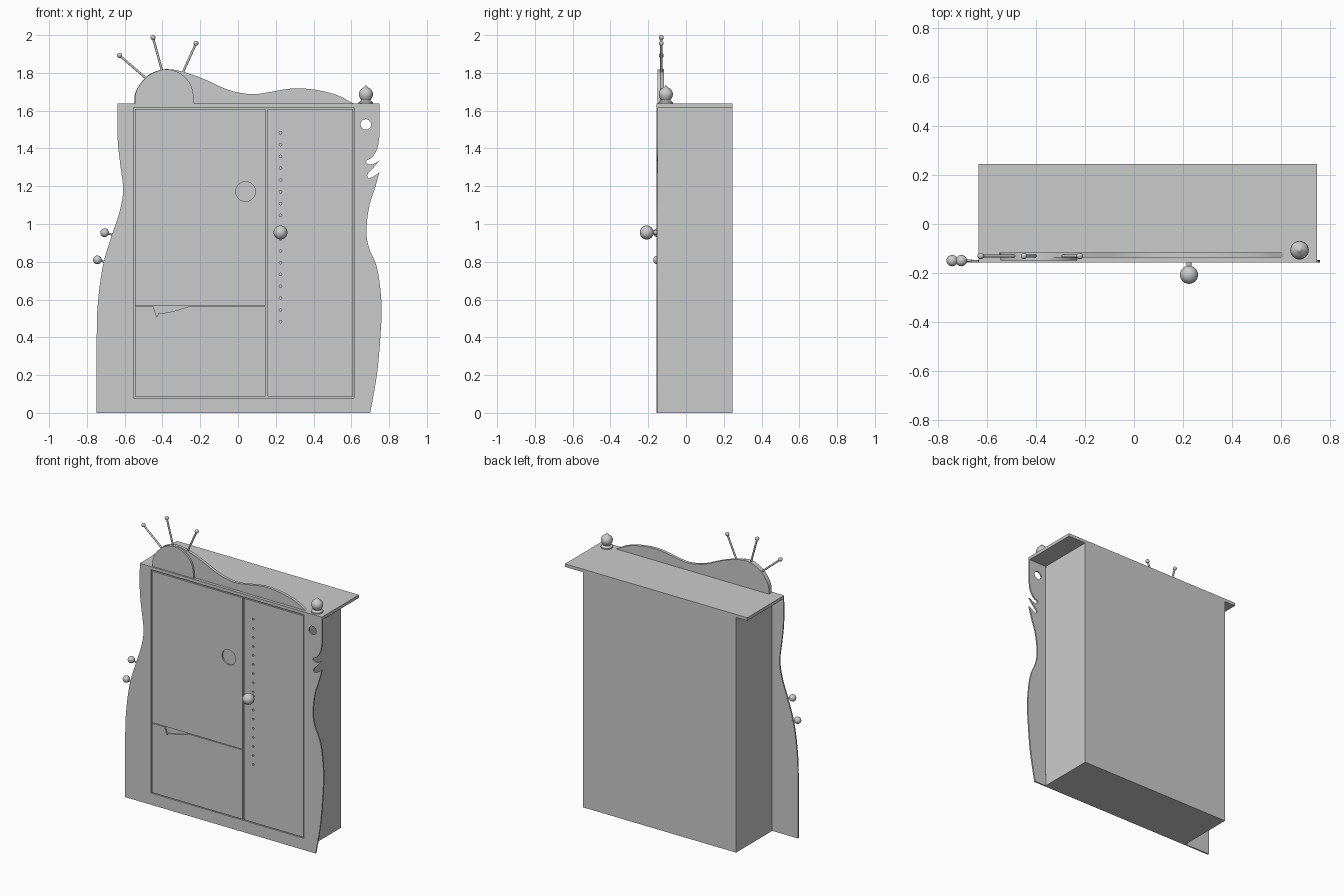
import bpy, bmesh, math
from mathutils import Vector

if "Cube" in bpy.data.objects:
    bpy.data.objects.remove(bpy.data.objects["Cube"])

FRONT, BACK = -0.157, 0.245
INNER = -0.147          # back of the front plate


def finish(obj, angle=35):
    obj.data.shade_smooth()
    obj.data.set_sharp_from_angle(angle=math.radians(angle))
    return obj


def add_mesh(name, bm):
    me = bpy.data.meshes.new(name)
    bm.to_mesh(me)
    bm.free()
    obj = bpy.data.objects.new(name, me)
    bpy.context.collection.objects.link(obj)
    return obj


def box(name, x0, x1, y0, y1, z0, z1):
    bm = bmesh.new()
    bmesh.ops.create_cube(bm, size=1)
    for v in bm.verts:
        v.co = ((x0 + x1) / 2 + v.co.x * (x1 - x0), (y0 + y1) / 2 + v.co.y * (y1 - y0),
                (z0 + z1) / 2 + v.co.z * (z1 - z0))
    return add_mesh(name, bm)


def smooth(pts, n=6):
    """Catmull-Rom curve through the points (x, z)."""
    p = [Vector(q) for q in pts]
    p = [p[0] * 2 - p[1]] + p + [p[-1] * 2 - p[-2]]
    out = []
    for a, b, c, d in zip(p, p[1:], p[2:], p[3:]):
        for i in range(n):
            t = i / n
            out.append(0.5 * (2 * b + (c - a) * t + (2 * a - 5 * b + 4 * c - d) * t * t
                              + (3 * b - a - 3 * c + d) * t ** 3))
    return [tuple(q) for q in out] + [tuple(pts[-1])]


def circle(x, z, r, n=32):
    return [(x + r * math.cos(2 * math.pi * i / n), z + r * math.sin(2 * math.pi * i / n))
            for i in range(n)]


def rect(x0, x1, z0, z1):
    return [(x0, z0), (x1, z0), (x1, z1), (x0, z1)]


def plate(name, loops, y0, y1):
    """Flat board in the xz plane; the first loop is the outline, the rest are holes."""
    cu = bpy.data.curves.new(name + "_outline", 'CURVE')
    cu.dimensions, cu.fill_mode, cu.extrude = '2D', 'BOTH', (y1 - y0) / 2
    for loop in loops:
        sp = cu.splines.new('POLY')
        sp.points.add(len(loop) - 1)
        for pt, (x, z) in zip(sp.points, loop):
            pt.co = (x, z, 0, 1)
        sp.use_cyclic_u = True
    tmp = bpy.data.objects.new(name + "_tmp", cu)
    bpy.context.collection.objects.link(tmp)
    dg = bpy.context.evaluated_depsgraph_get()
    me = bpy.data.meshes.new_from_object(tmp.evaluated_get(dg))
    bpy.data.objects.remove(tmp)
    bm = bmesh.new()
    bm.from_mesh(me)
    bmesh.ops.remove_doubles(bm, verts=bm.verts, dist=1e-5)
    for v in bm.verts:
        v.co = (v.co.x, (y0 + y1) / 2 - v.co.z, v.co.y)
    bmesh.ops.recalc_face_normals(bm, faces=bm.faces)
    return finish(add_mesh(name, bm))


def ball(name, pos, r):
    bm = bmesh.new()
    bmesh.ops.create_uvsphere(bm, u_segments=24, v_segments=14, radius=r)
    obj = add_mesh(name, bm)
    obj.location = pos
    return finish(obj)


def rod(name, a, b, r):
    a, b = Vector(a), Vector(b)
    bm = bmesh.new()
    bmesh.ops.create_cone(bm, cap_ends=True, segments=16, radius1=r, radius2=r, depth=(b - a).length)
    obj = add_mesh(name, bm)
    obj.location = (a + b) / 2
    obj.rotation_euler = (b - a).to_track_quat('Z', 'Y').to_euler()
    return finish(obj)


# Cabinet body and overhanging top
box("cabinet_body", -0.553, 0.612, INNER, BACK, 0, 1.616)
box("top_board", -0.637, 0.748, INNER, BACK, 1.616, 1.637)

# Wavy front frame with notches, round hole and door opening
left = smooth([(-0.637, 1.637), (-0.637, 1.45), (-0.624, 1.32), (-0.608, 1.18), (-0.628, 1.06),
               (-0.668, 0.94), (-0.715, 0.78), (-0.742, 0.58), (-0.748, 0.4), (-0.748, 0)])
right = smooth([(0.70, 0), (0.735, 0.2), (0.752, 0.38), (0.76, 0.57), (0.738, 0.76), (0.695, 0.87),
                (0.68, 0.96), (0.694, 1.09), (0.725, 1.19), (0.748, 1.272)])
notches = smooth([(0.748, 1.272), (0.715, 1.25), (0.692, 1.242), (0.685, 1.262), (0.71, 1.29),
                  (0.748, 1.335)], 4)[1:]
notches += smooth([(0.748, 1.335), (0.715, 1.317), (0.685, 1.318), (0.68, 1.335), (0.712, 1.355),
                   (0.738, 1.4), (0.748, 1.46)], 4)[1:]
plate("front_frame", [left + right + notches + [(0.748, 1.637)],
                      rect(-0.553, 0.613, 0.08, 1.616), circle(0.677, 1.527, 0.028)], FRONT, INNER)

# Doors and lower drawer front
plate("upper_left_door", [rect(-0.545, 0.145, 0.567, 1.608), circle(0.04, 1.172, 0.052)], FRONT, INNER)
plate("lower_left_front", [[(-0.545, 0.086), (0.145, 0.086), (0.145, 0.562), (-0.265, 0.562),
                            (-0.335, 0.54), (-0.408, 0.525), (-0.418, 0.532), (-0.43, 0.508),
                            (-0.448, 0.562), (-0.545, 0.562)]], FRONT, INNER)
dots = [circle(0.225, 0.483 + 0.0625 * i, 0.007, 12) for i in range(17)]
plate("right_door", [rect(0.155, 0.608, 0.086, 1.608)] + dots, FRONT, INNER)

# Wavy crest with the rounded board in front of it
crest = smooth([(-0.55, 1.637), (-0.54, 1.705), (-0.485, 1.78), (-0.42, 1.813), (-0.36, 1.819),
                (-0.28, 1.803), (-0.18, 1.767), (-0.05, 1.71), (0.07, 1.687), (0.17, 1.699),
                (0.25, 1.713), (0.325, 1.718), (0.43, 1.707), (0.53, 1.68), (0.612, 1.637)])
plate("wavy_crest", [crest], -0.137, -0.117)
arch = smooth([(-0.548, 1.618), (-0.538, 1.705), (-0.485, 1.777), (-0.42, 1.812), (-0.36, 1.817),
               (-0.295, 1.79), (-0.245, 1.725), (-0.23, 1.618)])
plate("arched_board", [arch], -0.15, -0.137)

# Antennae
for i, (a, b) in enumerate([((-0.485, 1.77), (-0.627, 1.892)), ((-0.402, 1.81), (-0.45, 1.987)),
                            ((-0.293, 1.80), (-0.222, 1.957))]):
    rod(f"antenna_rod_{i}", (a[0], -0.131, a[1]), (b[0], -0.131, b[1]), 0.006)
    ball(f"antenna_tip_{i}", (b[0], -0.131, b[1]), 0.013)

# Door knob and side knobs
rod("door_knob_stem", (0.225, -0.15, 0.955), (0.225, -0.2, 0.955), 0.01)
ball("door_knob", (0.225, -0.208, 0.955), 0.037)
for i, (x, z) in enumerate([(-0.706, 0.954), (-0.744, 0.81)]):
    rod(f"side_knob_stem_{i}", (x, -0.15, z), (x + 0.045, -0.15, z - 0.012), 0.005)
    ball(f"side_knob_{i}", (x, -0.15, z), 0.023)

# Turned finial on the top right corner
profile = [(0, 1.636), (0.038, 1.636), (0.038, 1.645), (0.03, 1.649), (0.025, 1.656), (0.031, 1.666),
           (0.037, 1.68), (0.037, 1.694), (0.031, 1.708), (0.018, 1.719), (0.007, 1.727), (0, 1.736)]
bm = bmesh.new()
vs = [bm.verts.new((r, 0, z)) for r, z in profile]
es = [bm.edges.new(e) for e in zip(vs, vs[1:])]
bmesh.ops.spin(bm, geom=vs + es, cent=(0, 0, 0), axis=(0, 0, 1), angle=2 * math.pi, steps=28)
bmesh.ops.remove_doubles(bm, verts=bm.verts, dist=1e-5)
bmesh.ops.recalc_face_normals(bm, faces=bm.faces)
finial = finish(add_mesh("finial", bm))
finial.location = (0.677, -0.107, 0)
